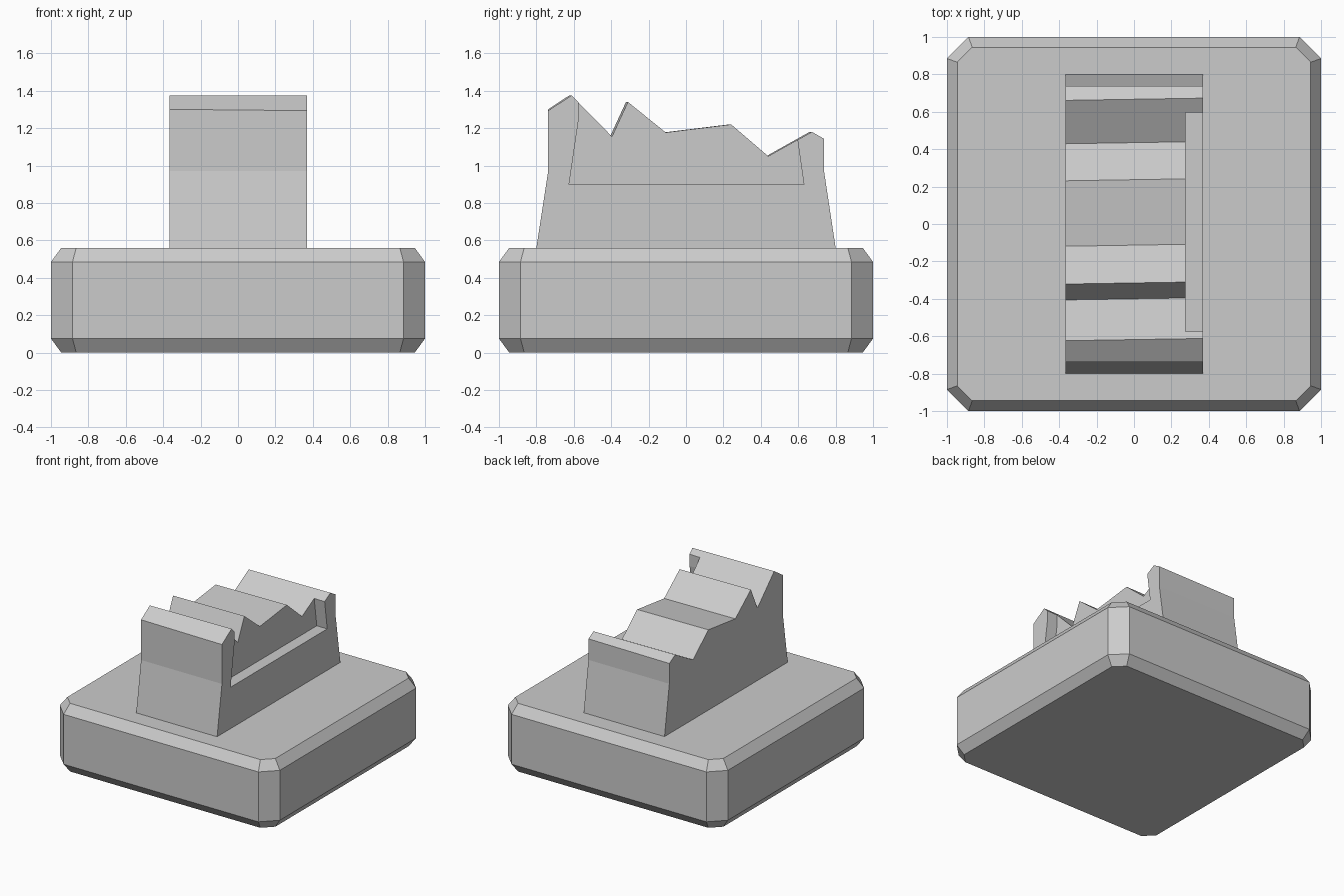
import bpy, bmesh

if "Cube" in bpy.data.objects:
    bpy.data.objects.remove(bpy.data.objects["Cube"])


def loft(name, rings):
    """Closed solid through a list of rings with equal point counts."""
    bm = bmesh.new()
    loops = [[bm.verts.new(p) for p in ring] for ring in rings]
    n = len(loops[0])
    for a, b in zip(loops, loops[1:]):
        for i in range(n):
            j = (i + 1) % n
            bm.faces.new((a[i], a[j], b[j], b[i]))
    bm.faces.new(loops[0][::-1])
    bm.faces.new(loops[-1])
    bmesh.ops.recalc_face_normals(bm, faces=bm.faces[:])
    mesh = bpy.data.meshes.new(name)
    bm.to_mesh(mesh)
    bm.free()
    obj = bpy.data.objects.new(name, mesh)
    bpy.context.collection.objects.link(obj)
    return obj


def octagon(h, c, z):
    """Square of half width h with corners cut back to c."""
    return [(h, -c, z), (h, c, z), (c, h, z), (-c, h, z),
            (-h, c, z), (-h, -c, z), (-c, -h, z), (c, -h, z)]


# Chamfered base block
loft("base", [octagon(0.945, 0.865, 0), octagon(1, 0.885, 0.075),
              octagon(1, 0.885, 0.485), octagon(0.945, 0.865, 0.56)])

# Jagged upper block: ridge line runs slightly askew from left to right
ridge = [(-0.618, 1.375), (-0.40, 1.155), (-0.315, 1.34), (-0.113, 1.177),
         (0.237, 1.22), (0.435, 1.05), (0.667, 1.18)]


def block_side(x, shift):
    side = [(-0.803, 0.54), (-0.737, 0.97), (-0.737, 1.297 - shift * 0.6)]
    side += [(y + shift, z) for y, z in ridge]
    side += [(0.738, 1.14 + shift * 0.5), (0.738, 0.97), (0.803, 0.54)]
    return [(x, y, z) for y, z in side]


block = loft("ridged_block", [block_side(-0.365, -0.006), block_side(0.37, 0.006)])

# Open-topped ledge cut into the right side
notch = [(-0.625, 0.90), (0.63, 0.90), (0.596, 1.14), (0.594, 1.6),
         (-0.573, 1.6), (-0.575, 1.24)]
cutter = loft("ledge_cutter", [[(x, y, z) for y, z in notch] for x in (0.275, 0.6)])
cutter.hide_render = True
cutter.hide_viewport = True
cut = block.modifiers.new("ledge", 'BOOLEAN')
cut.operation = 'DIFFERENCE'
cut.solver = 'EXACT'
cut.object = cutter
